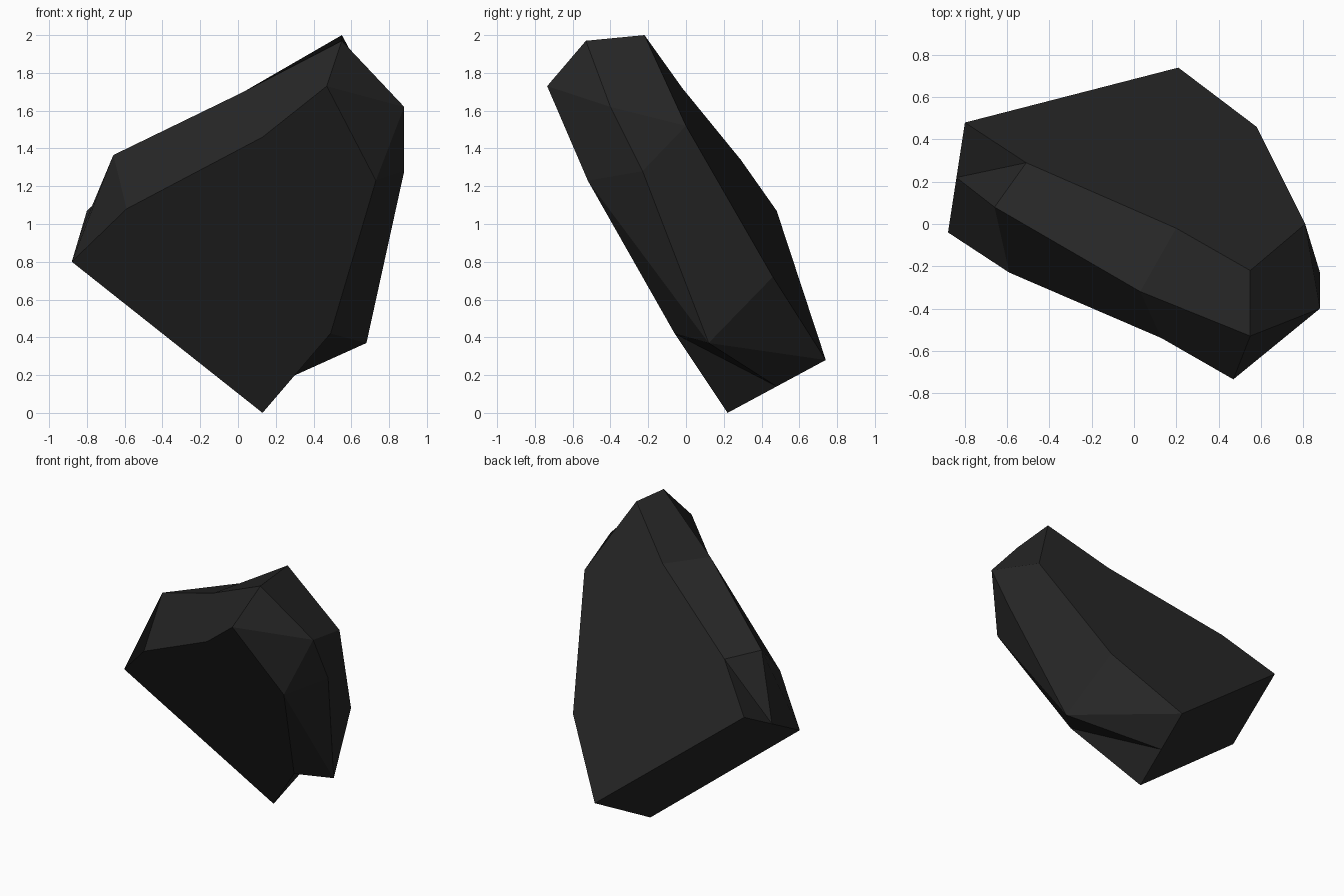
import bpy, bmesh

if "Cube" in bpy.data.objects:
    bpy.data.objects.remove(bpy.data.objects["Cube"])

# Leaning rock slab: three outlines (front, rim, back) running from the left
# foot, over the top, down the right side to the lower foot.
front = [(-.88, -.04, .80), (-.59, -.23, 1.08), (.13, -.54, 1.46), (.47, -.735, 1.73),
         (.73, -.52, 1.23), (.49, -.06, .42), (.13, .22, 0)]
rim = [(-.84, .22, .935), (-.66, .08, 1.365), (.03, -.32, 1.70), (.55, -.53, 1.97),
       (.88, -.40, 1.62), (.88, -.23, 1.28), (.68, .12, .37), (.17, .48, .14)]
back = [(-.80, .48, 1.07), (-.51, .29, 1.34), (.20, -.02, 1.72), (.55, -.22, 2.0),
        (.81, 0, 1.52), (.58, .46, .72), (.21, .74, .28)]

bm = bmesh.new()
F, R, B = ([bm.verts.new(p) for p in ring] for ring in (front, rim, back))


def face(*verts):
    bm.faces.new(verts)


# Broad front, back and broken underside
face(*F)
face(*reversed(B))
face(F[0], R[0], B[0], B[6], R[7], F[6])

# Chamfers along the upper left edge
for i in range(3):
    face(F[i], R[i], R[i + 1], F[i + 1])
face(R[0], B[0], B[1])
face(R[0], B[1], R[1])
for i in (1, 2):
    face(R[i], B[i], B[i + 1], R[i + 1])

# Front half of the right side
face(F[3], R[3], R[4])
face(F[3], R[4], F[4])
face(F[4], R[4], R[5])
face(F[4], R[5], R[6])
face(F[4], R[6], F[5])
face(F[5], R[6], R[7])
face(F[5], R[7], F[6])

# Back half of the right side
face(R[3], B[3], B[4], R[4])
face(R[4], B[4], R[5])
face(R[5], B[4], B[5])
face(R[5], B[5], R[6])
face(R[6], B[5], B[6])
face(R[6], B[6], R[7])

bmesh.ops.recalc_face_normals(bm, faces=bm.faces)
mesh = bpy.data.meshes.new("rock")
bm.to_mesh(mesh)
bm.free()

# Dark stone colour
stone = bpy.data.materials.new("dark stone")
stone.diffuse_color = (.02, .02, .02, 1)
stone.use_nodes = True
stone.node_tree.nodes["Principled BSDF"].inputs["Base Color"].default_value = stone.diffuse_color
mesh.materials.append(stone)
rock = bpy.data.objects.new("rock", mesh)
bpy.context.collection.objects.link(rock)
